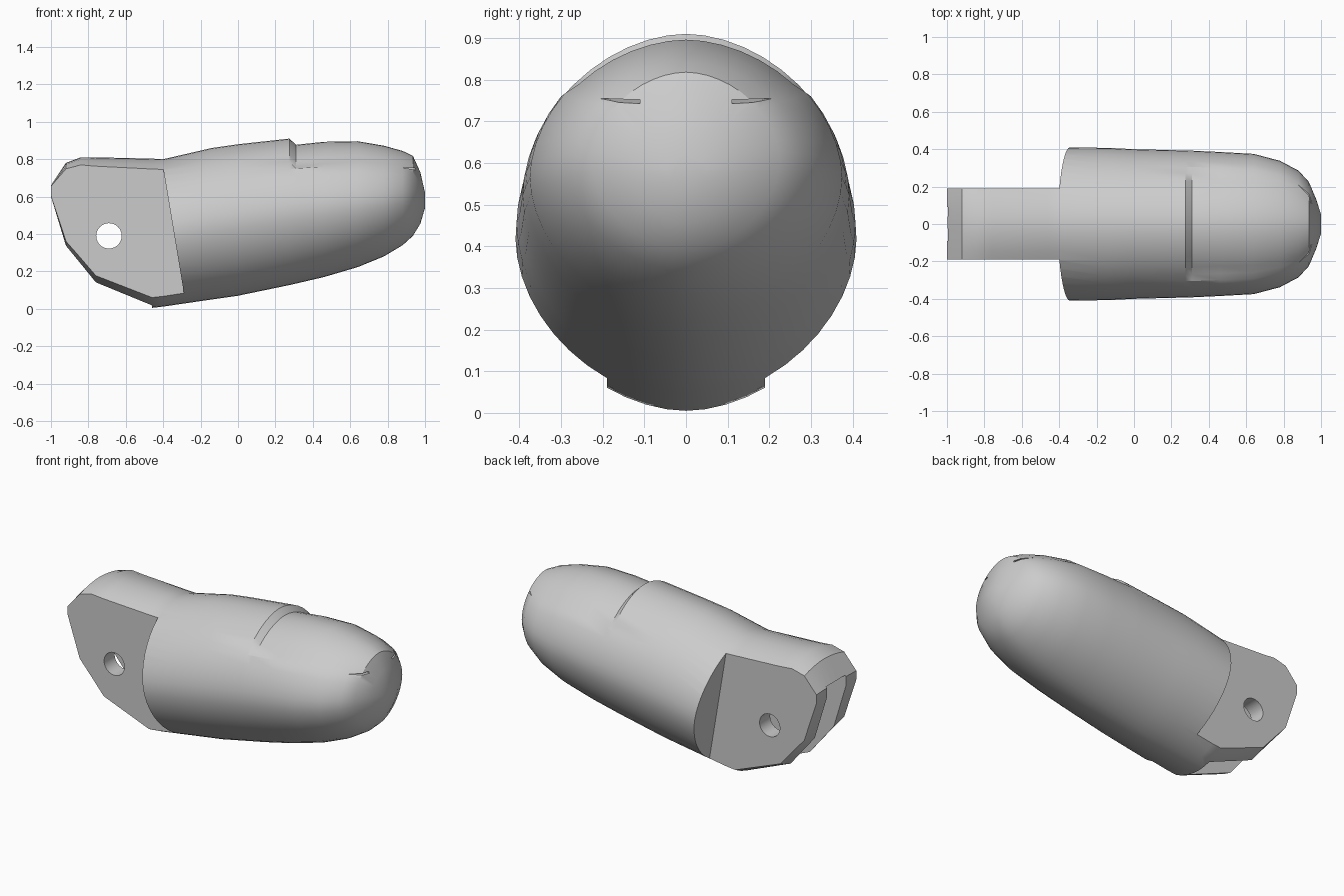
import bpy, bmesh, math

old = bpy.data.objects.get("Cube")
if old:
    bpy.data.objects.remove(old, do_unlink=True)

grey = bpy.data.materials.new("plain_grey")
grey.use_nodes = True
grey.diffuse_color = (0.6, 0.6, 0.6, 1)
grey.node_tree.nodes["Principled BSDF"].inputs["Base Color"].default_value = (0.6, 0.6, 0.6, 1)


def finish(bm, name):
    bmesh.ops.recalc_face_normals(bm, faces=bm.faces)
    mesh = bpy.data.meshes.new(name)
    bm.to_mesh(mesh)
    bm.free()
    mesh.materials.append(grey)
    ob = bpy.data.objects.new(name, mesh)
    bpy.context.collection.objects.link(ob)
    return ob


def prism(name, profile, y0, y1):
    """Extrude an x-z profile from y0 to y1."""
    bm = bmesh.new()
    a, b = ([bm.verts.new((x, y, z)) for x, z in profile] for y in (y0, y1))
    n = len(profile)
    bm.faces.new(a)
    bm.faces.new(b)
    for i in range(n):
        j = (i + 1) % n
        bm.faces.new((a[i], a[j], b[j], b[i]))
    return finish(bm, name)


def cut(target, cutter):
    cutter.hide_render = True
    mod = target.modifiers.new("cut", 'BOOLEAN')
    mod.operation = 'DIFFERENCE'
    mod.solver = 'EXACT'
    mod.object = cutter
    bpy.context.view_layer.objects.active = target
    bpy.ops.object.modifier_apply(modifier=mod.name)
    bpy.data.objects.remove(cutter, do_unlink=True)


# Body sections: x, bottom, top, half width, depth of nail bed
sections = [
    (-1.0, .60, .66, .41, 0), (-.92, .33, .78, .41, 0), (-.84, .23, .81, .41, 0),
    (-.76, .13, .81, .41, 0), (-.46, .005, .803, .41, 0), (-.4, .012, .80, .41, 0),
    (-.14, .05, .86, .407, 0), (0, .07, .88, .40, 0), (.275, .127, .91, .393, 0),
    (.31, .135, .912, .392, .035), (.46, .17, .915, .385, .022),
    (.64, .223, .908, .375, .012), (.78, .28, .88, .338, .008),
    (.88, .34, .85, .285, .006), (.935, .39, .818, .225, 0),
    (.975, .455, .73, .13, 0), (1.0, .54, .62, .05, 0)]
SIDES, POWER = 48, 2 / 1.85


def curve(v):
    return math.copysign(abs(v) ** POWER, v)


bm = bmesh.new()
rings = []
for x, low, high, half, bed in sections:
    ring = []
    for i in range(SIDES):
        t = math.tau * i / SIDES
        y = half * curve(math.cos(t))
        z = (low + high) / 2 + (high - low) / 2 * curve(math.sin(t))
        # Sink the nail bed between its side walls
        if math.sin(t) > 0 and abs(y) < .76 * half:
            z -= bed
        ring.append(bm.verts.new((x, y, z)))
    rings.append(ring)
for a, b in zip(rings, rings[1:]):
    for i in range(SIDES):
        j = (i + 1) % SIDES
        bm.faces.new((a[i], a[j], b[j], b[i]))
bm.faces.new(rings[0])
bm.faces.new(rings[-1])
body = finish(bm, "fingertip_body")

# Flat sides of the hinge tang, ending at a sloping shoulder
side = [(-1.2, -.2), (-.242, -.2), (-.425, .9), (-1.2, .9)]
for s in (-1, 1):
    cut(body, prism("side_cutter", side, s * .19, s * .6))

# Open slot between the two hinge plates
slot = [(-1.2, -.2), (-.46, -.2), (-.46, .48), (-.54, .60), (-.68, .66), (-1.2, .67)]
cut(body, prism("slot_cutter", slot, -.09, .09))

# Pin hole through the hinge
hole = [(-.69 + .068 * math.cos(math.tau * i / 24), .39 + .068 * math.sin(math.tau * i / 24))
        for i in range(24)]
cut(body, prism("pin_hole_cutter", hole, -.5, .5))

# Small gaps under the front corners of the nail
for s in (-1, 1):
    wedge = [(.88, .755), (1.02, .73), (1.02, .75)]
    cut(body, prism("nail_gap_cutter", wedge, s * .11, s * .3))

bpy.ops.object.select_all(action='DESELECT')
body.select_set(True)
bpy.context.view_layer.objects.active = body
bpy.ops.object.shade_smooth_by_angle(angle=math.radians(30))
